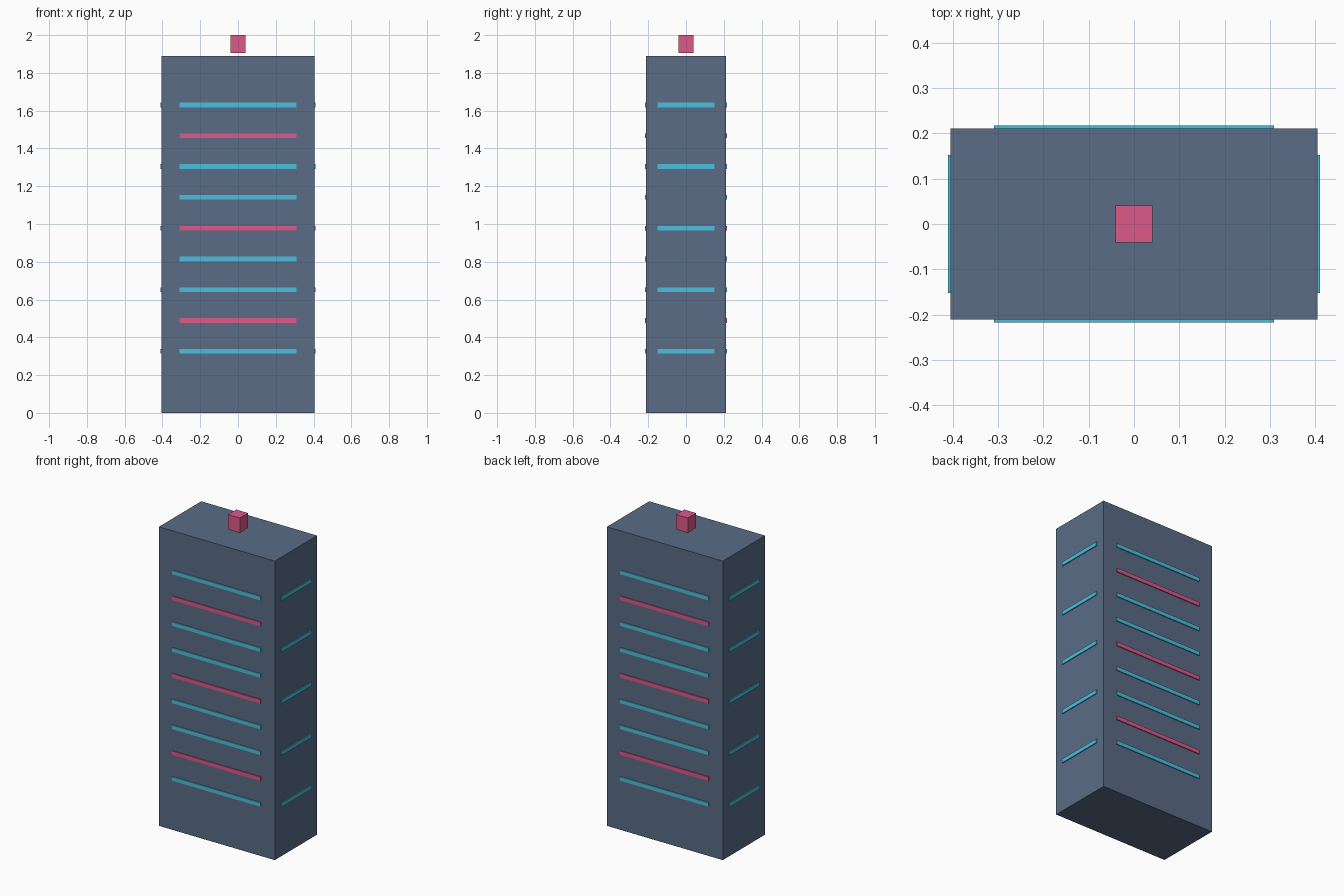
import bpy

if "Cube" in bpy.data.objects:
    bpy.data.objects.remove(bpy.data.objects["Cube"])

def material(name, rgb):
    m = bpy.data.materials.new(name)
    m.diffuse_color = (*rgb, 1)
    m.use_nodes = True
    m.node_tree.nodes["Principled BSDF"].inputs["Base Color"].default_value = m.diffuse_color
    return m

slate = material("slate", (0.10, 0.15, 0.24))
cyan = material("cyan", (0.07, 0.53, 0.72))
pink = material("pink", (0.72, 0.10, 0.25))

def box(name, center, size, mat):
    bpy.ops.mesh.primitive_cube_add(size=1, location=center)
    o = bpy.context.object
    o.name = name
    o.scale = size
    bpy.ops.object.transform_apply(location=False, rotation=False, scale=True)
    o.data.materials.append(mat)
    return o

W, D, H = 0.81, 0.422, 1.89

# Tower block
box("tower_body", (0, 0, H / 2), (W, D, H), slate)

# Beacon hovering just above the roof
box("roof_beacon", (0, 0, 1.953), (0.082, 0.082, 0.094), pink)

# Light strips: every floor on front and back, every other floor on the sides
for i in range(9):
    z = 0.326 * (1 + i / 2)
    for s, face in ((-1, "front"), (1, "back")):
        box(f"{face}_strip_{i}", (0, s * D / 2, z), (0.618, 0.012, 0.025),
            pink if i % 3 == 1 else cyan)
    if i % 2 == 0:
        for s, face in ((-1, "left"), (1, "right")):
            box(f"{face}_strip_{i}", (s * W / 2, 0, z), (0.012, 0.304, 0.025), cyan)
